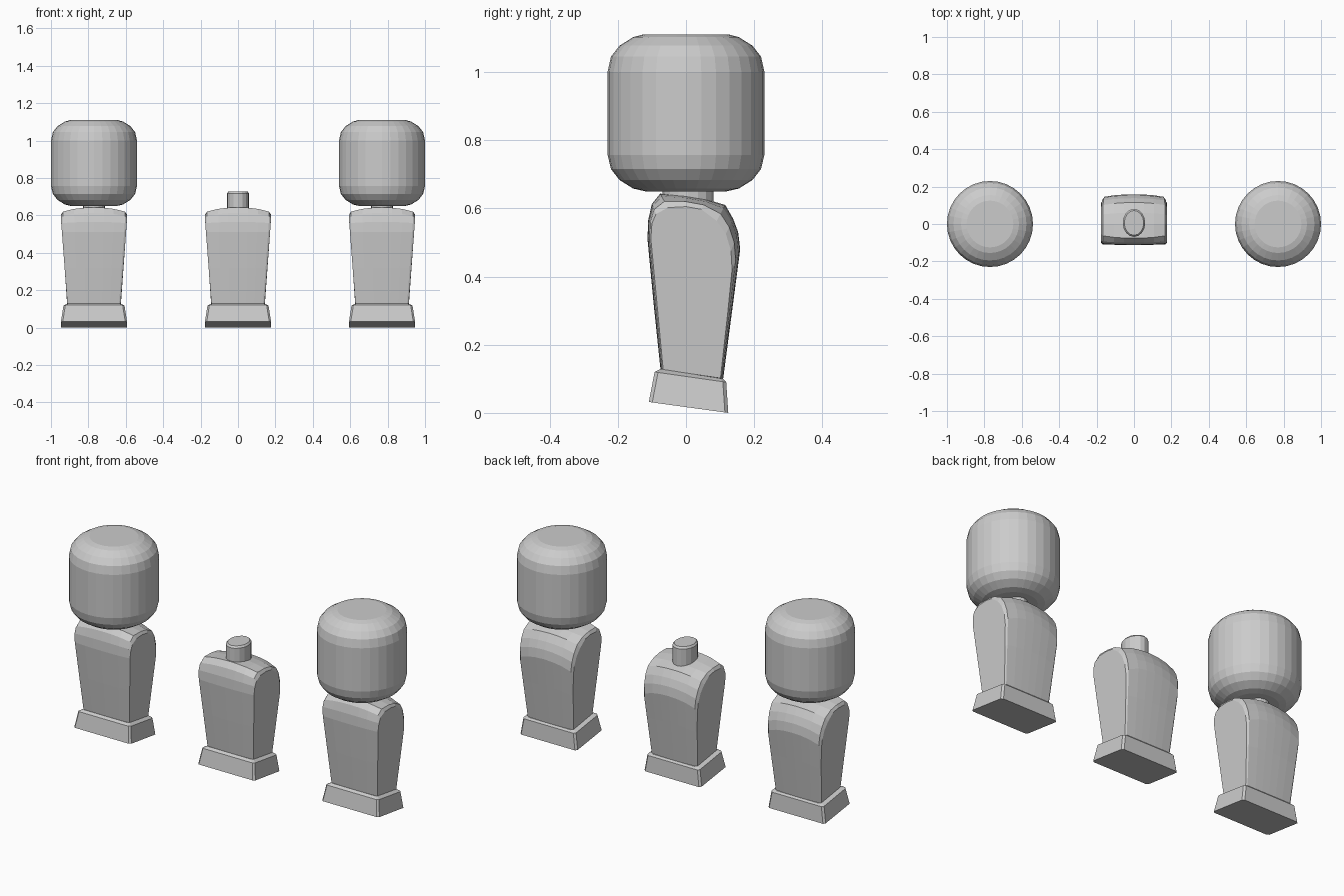
import bpy
from math import sin, cos, tau

if "Cube" in bpy.data.objects:
    bpy.data.objects.remove(bpy.data.objects["Cube"])


def loft(name, rings):
    """Mesh from equal closed rings, capped at both ends."""
    n = len(rings[0])
    verts = [p for r in rings for p in r]
    faces = [(a * n + i, a * n + (i + 1) % n, (a + 1) * n + (i + 1) % n, (a + 1) * n + i)
             for a in range(len(rings) - 1) for i in range(n)]
    faces.append(tuple(reversed(range(n))))
    faces.append(tuple(range(len(verts) - n, len(verts))))
    me = bpy.data.meshes.new(name)
    me.from_pydata(verts, [], faces)
    ob = bpy.data.objects.new(name, me)
    bpy.context.collection.objects.link(ob)
    return ob


def ellipse(x, y, rx, ry, z, n):
    return [(x + rx * cos(tau * i / n), y + ry * sin(tau * i / n), z) for i in range(n)]


def slanted_rect(x, w, y0, z0, y1, z1, c=0.01):
    """Corner-cut rectangle whose height runs from z0 (front) to z1 (back)."""
    pts = [(w - c, y0), (w, y0 + c), (w, y1 - c), (w - c, y1),
           (c - w, y1), (-w, y1 - c), (-w, y0 + c), (c - w, y0)]
    return [(x + px, py, z0 + (z1 - z0) * (py - y0) / (y1 - y0)) for px, py in pts]


# Side outline (y, z) at the flat ends and at the crowned middle of the body
RIM = [(-.067, .127), (-.085, .32), (-.103, .51), (-.1, .555), (-.088, .583), (-.053, .602),
       (0, .605), (.045, .597), (.09, .563), (.117, .525), (.132, .475), (.135, .42),
       (.123, .30), (.101, .102)]
CROWN = [(-.075, .129), (-.095, .32), (-.113, .51), (-.111, .565), (-.1, .613), (-.076, .643),
         (0, .637), (.06, .626), (.115, .61), (.138, .57), (.153, .53), (.159, .48),
         (.138, .32), (.109, .10)]
STATIONS = [(-1, 0), (-.94, .45), (-.6, .8), (-.3, .95), (0, 1),
            (.3, .95), (.6, .8), (.94, .45), (1, 0)]


def half_width(z):
    return .142 + .034 * min(1, max(0, (z - .12) / .45))


def bottle(x):
    # Waisted body
    rings = []
    for u, t in STATIONS:
        ring = []
        for (ya, za), (yb, zb) in zip(RIM, CROWN):
            z = za + (zb - za) * t
            ring.append((x + u * half_width(z), ya + (yb - ya) * t, z))
        rings.append(ring)
    loft("bottle_body", rings)
    # Flared, tilted foot
    loft("bottle_foot", [slanted_rect(x, .177, -.109, .032, .124, 0),
                         slanted_rect(x, .163, -.092, .12, .118, .09),
                         slanted_rect(x, .142, -.075, .129, .109, .10)])
    # Oval neck
    loft("bottle_neck", [ellipse(x, .006, rx, ry, z, 16) for rx, ry, z in
                         ((.06, .075, .60), (.06, .075, .717), (.052, .066, .727))])


def cap(x):
    # Large rounded cap
    prof = [(.12, .65), (.155, .658), (.195, .683), (.22, .715), (.23, .757),
            (.23, 1.0), (.22, 1.045), (.195, 1.077), (.155, 1.102), (.125, 1.11)]
    loft("bottle_cap", [ellipse(x, 0, r, r, z, 32) for r, z in prof])


for x in (-.77, 0, .77):
    bottle(x)
    if x:
        cap(x)
